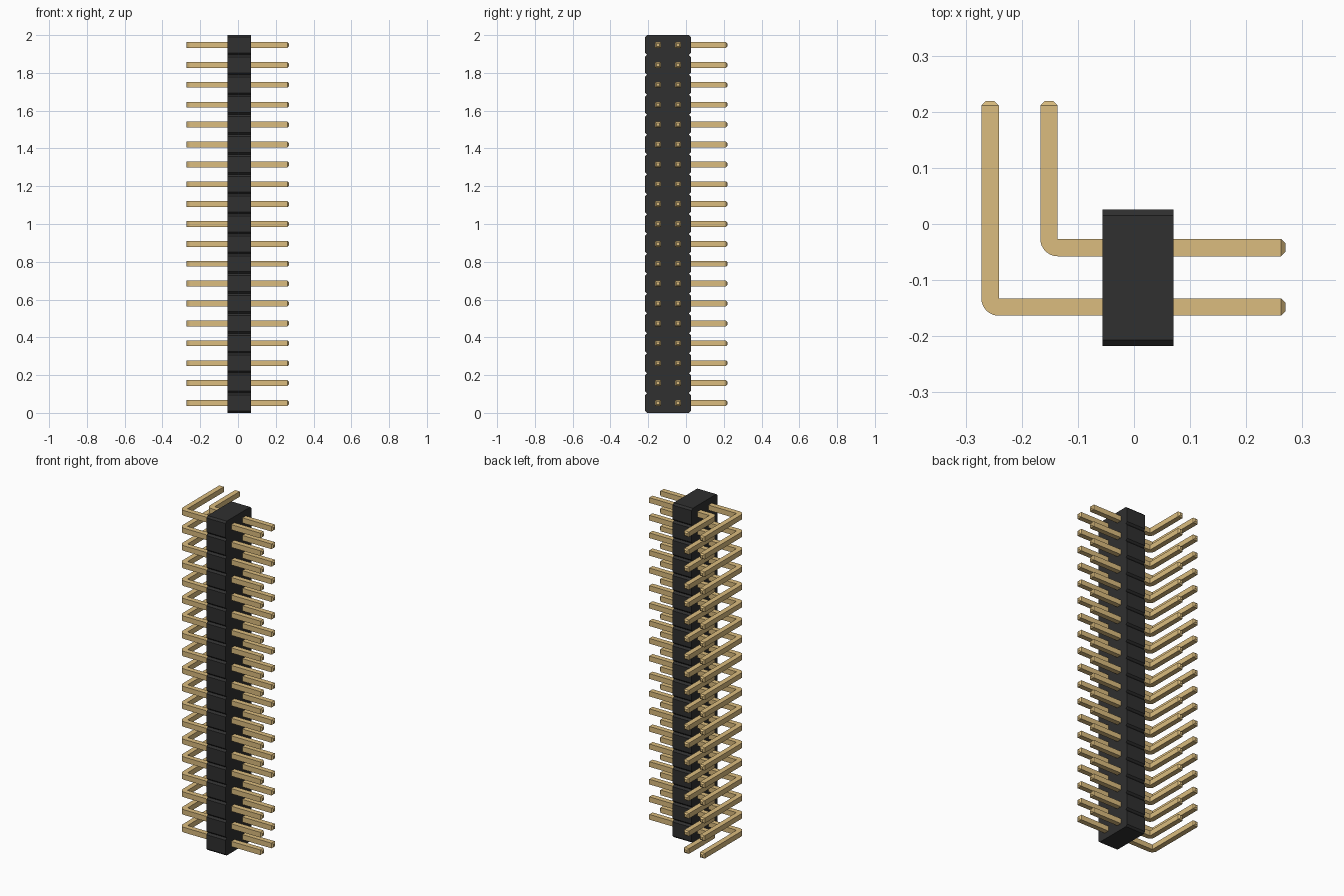
import bpy, bmesh, math

cube = bpy.data.objects.get("Cube")
if cube:
    bpy.data.objects.remove(cube, do_unlink=True)

ROWS = 19
PITCH = 2.0 / ROWS
CHAMFER = PITCH / 10
HALF = 0.0155          # half thickness of a pin
TIP = 0.008            # length of a tapered pin end


def make_material(name, colour, roughness):
    mat = bpy.data.materials.new(name)
    mat.use_nodes = True
    mat.diffuse_color = (*colour, 1)
    bsdf = mat.node_tree.nodes["Principled BSDF"]
    bsdf.inputs["Base Color"].default_value = (*colour, 1)
    bsdf.inputs["Roughness"].default_value = roughness
    return mat


black = make_material("black plastic", (0.029, 0.029, 0.029), 0.6)
gold = make_material("gold metal", (0.708, 0.504, 0.210), 0.5)


def make_prism(name, outline, offset, mat, tips=()):
    """Extrude a closed outline by offset; taper the end faces facing the tip directions."""
    bm = bmesh.new()
    base = bm.faces.new([bm.verts.new(p) for p in outline])
    ext = bmesh.ops.extrude_face_region(bm, geom=[base])["geom"]
    bmesh.ops.translate(bm, vec=offset, verts=[v for v in ext if isinstance(v, bmesh.types.BMVert)])
    bmesh.ops.recalc_face_normals(bm, faces=bm.faces)
    for axis in tips:
        end = max(bm.faces, key=lambda f: f.calc_center_median()[axis])
        bmesh.ops.inset_region(bm, faces=[end], thickness=TIP, use_even_offset=True)
        for v in end.verts:
            v.co[axis] += TIP
    mesh = bpy.data.meshes.new(name)
    bm.to_mesh(mesh)
    bm.free()
    mesh.materials.append(mat)
    obj = bpy.data.objects.new(name, mesh)
    bpy.context.collection.objects.link(obj)
    return obj


# Housing: chamfered blocks stacked upwards, one per row of pins
X0, X1, Y0, Y1 = -0.056, 0.070, -0.217, 0.026
right_side, left_side = [], []
for i in range(ROWS):
    low, high = i * PITCH, (i + 1) * PITCH
    steps = [(CHAMFER, low), (0, low + CHAMFER), (0, high - CHAMFER)]
    if i == ROWS - 1:
        steps.append((CHAMFER, high))
    for inset, z in steps:
        right_side.append((X0, Y1 - inset, z))
        left_side.append((X0, Y0 + inset, z))
make_prism("housing", right_side + left_side[::-1], (X1 - X0, 0, 0), black)


# Right-angle pins: straight through the housing, then bent towards the back
def make_pin_column(name, x, y, x_end=0.270, y_end=0.219):
    radius = 2 * HALF
    corner = (x + HALF, y + HALF)          # sharp inside corner is the bend centre
    flat = [(x_end - TIP, y - HALF), (x_end - TIP, y + HALF), corner,
            (x + HALF, y_end - TIP), (x - HALF, y_end - TIP)]
    for k in range(9):
        a = math.pi + k * math.pi / 16
        flat.append((corner[0] + radius * math.cos(a), corner[1] + radius * math.sin(a)))
    z = PITCH / 2 - HALF
    pins = make_prism(name, [(px, py, z) for px, py in flat], (0, 0, 2 * HALF), gold, tips=(0, 1))
    bpy.ops.object.select_all(action='DESELECT')
    pins.select_set(True)
    bpy.context.view_layer.objects.active = pins
    bpy.ops.object.shade_smooth_by_angle(angle=math.radians(25))
    arr = pins.modifiers.new("rows", 'ARRAY')
    arr.count = ROWS
    arr.use_relative_offset = False
    arr.use_constant_offset = True
    arr.constant_offset_displace = (0, 0, PITCH)


make_pin_column("short_pins", -0.1515, -0.042)
make_pin_column("long_pins", -0.2565, -0.148)
